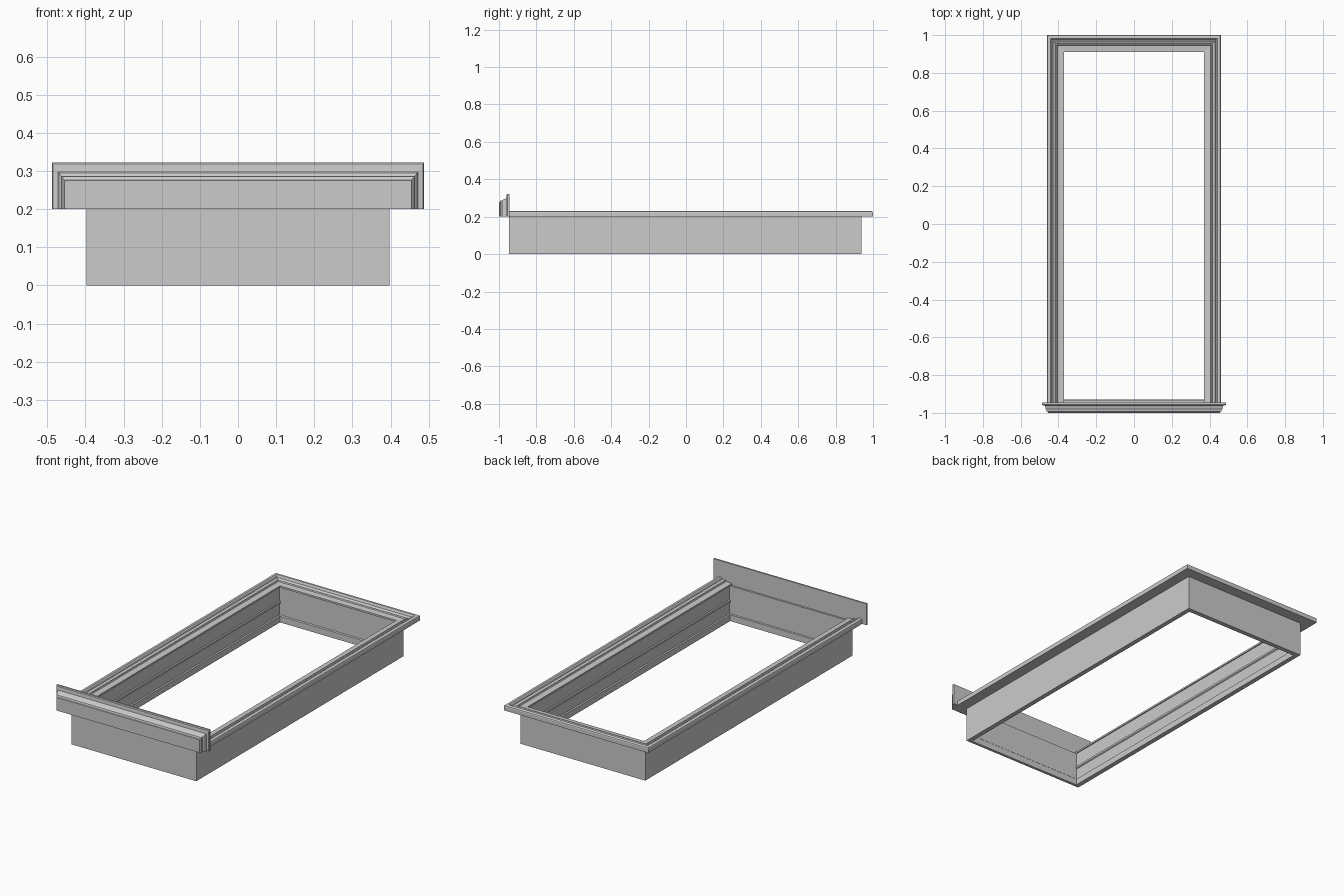
import bpy
import bmesh

cube = bpy.data.objects.get("Cube")
if cube:
    bpy.data.objects.remove(cube, do_unlink=True)

grey = bpy.data.materials.new("light grey paint")
grey.use_nodes = True
colour = (0.6, 0.6, 0.6, 1)
grey.diffuse_color = colour
for node in grey.node_tree.nodes:
    if node.type == 'BSDF_PRINCIPLED':
        node.inputs["Base Color"].default_value = colour


def loft(name, rows, wrap_rows, wrap_cols):
    """Skin rows of points; open directions are closed with end caps."""
    bm = bmesh.new()
    grid = [[bm.verts.new(p) for p in row] for row in rows]
    n, m = len(grid), len(grid[0])
    for i in range(n if wrap_rows else n - 1):
        for j in range(m if wrap_cols else m - 1):
            a, b = grid[i], grid[(i + 1) % n]
            k = (j + 1) % m
            bm.faces.new((a[j], a[k], b[k], b[j]))
    if not wrap_rows:
        bm.faces.new(grid[0])
        bm.faces.new(grid[-1])
    if not wrap_cols:
        bm.faces.new([row[0] for row in grid])
        bm.faces.new([row[-1] for row in grid])
    bmesh.ops.recalc_face_normals(bm, faces=bm.faces)
    mesh = bpy.data.meshes.new(name)
    bm.to_mesh(mesh)
    bm.free()
    mesh.materials.append(grey)
    obj = bpy.data.objects.new(name, mesh)
    bpy.context.collection.objects.link(obj)
    return obj


# Jamb box: outer wall, then inner wall with a bottom lip and a side bead
def rectangle(half, front, back, z):
    return [(-half, front, z), (half, front, z), (half, back, z), (-half, back, z)]


TOP = 0.2
outer = (0.397, -0.946, 0.937)
lip = (0.37, -0.93, 0.91)
wall = (0.376, -0.934, 0.916)
bead = (0.371, -0.934, 0.916)
sections = [(outer, 0), (outer, TOP), (wall, TOP), (wall, 0.122), (bead, 0.118),
            (bead, 0.107), (wall, 0.103), (wall, 0.04), (lip, 0.036), (lip, 0)]
loft("jamb_box", [rectangle(*s, z) for s, z in sections], True, True)

# Casing: moulded profile swept with mitres along two sides and the back
profile = [(0.37, TOP), (0.37, 0.21), (0.404, 0.213), (0.407, 0.219), (0.413, 0.219),
           (0.416, 0.214), (0.429, 0.221), (0.434, 0.217), (0.437, 0.226),
           (0.441, 0.23), (0.453, 0.23), (0.458, 0.227), (0.46, 0.222), (0.46, TOP)]
START, SHIFT = -0.946, 0.54
loft("casing", [[(-d, START, z), (-d, d + SHIFT, z), (d, d + SHIFT, z), (d, START, z)]
                for d, z in profile], True, False)

# Head moulding: stepped crown returning down both ends
crown = [(0.488, 0.322, -0.945), (0.488, 0.322, -0.955), (0.485, 0.318, -0.959),
         (0.472, 0.298, -0.961), (0.47, 0.295, -0.968), (0.468, 0.292, -0.978),
         (0.463, 0.287, -0.983), (0.462, 0.285, -0.992), (0.456, 0.277, -0.996),
         (0.455, 0.275, -1.0)]
loft("head_moulding", [[(-h, y, TOP), (-h, y, z), (h, y, z), (h, y, TOP)]
                       for h, z, y in crown], False, True)
